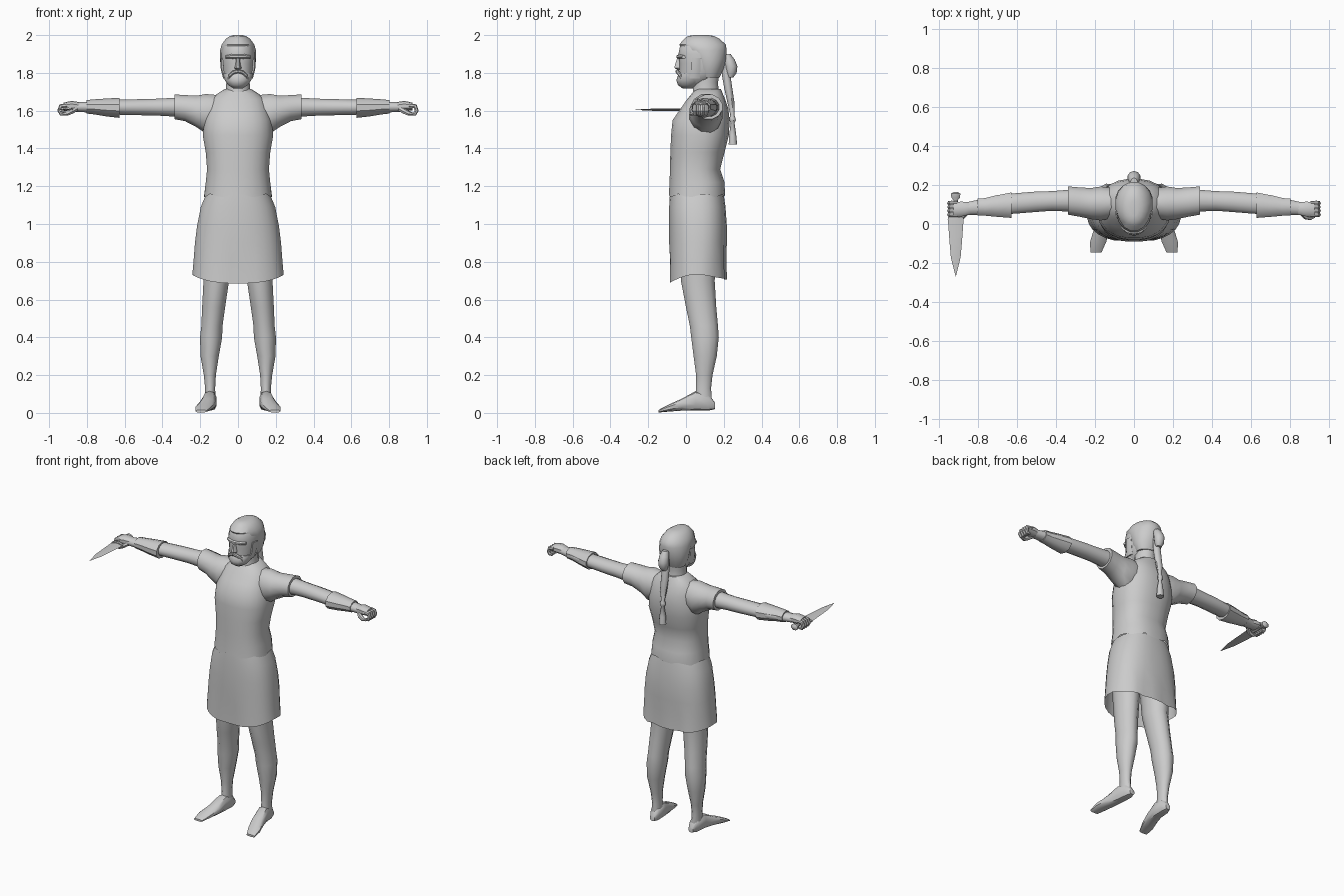
import bpy, bmesh, math
from mathutils import Vector

grey = bpy.data.materials.new("light grey")
grey.diffuse_color = (0.6, 0.6, 0.6, 1)


def finish(name, bm, mirror=False):
    bmesh.ops.recalc_face_normals(bm, faces=bm.faces)
    me = bpy.data.meshes.new(name)
    bm.to_mesh(me)
    bm.free()
    me.materials.append(grey)
    ob = bpy.data.objects.new(name, me)
    bpy.context.collection.objects.link(ob)
    if mirror:
        ob.modifiers.new("mirror", 'MIRROR')
    return ob


def skin(bm, rings, caps):
    n = len(rings[0])
    for a, b in zip(rings, rings[1:]):
        for i in range(n):
            j = (i + 1) % n
            bm.faces.new((a[i], a[j], b[j], b[i]))
    if caps[0]:
        bm.faces.new(rings[0])
    if caps[1]:
        bm.faces.new(rings[-1])


def loft(name, axis, rows, n=14, power=2.0, caps=(True, True), mirror=False, tweak=None):
    """Rows are (position on axis, u min, u max, v min, v max)."""
    bm = bmesh.new()
    rings = []
    for k, (t, u0, u1, v0, v1) in enumerate(rows):
        ring = []
        for i in range(n):
            a = 2 * math.pi * (i + 0.5) / n
            c, s = math.cos(a), math.sin(a)
            u = (u0 + u1) / 2 + (u1 - u0) / 2 * math.copysign(abs(c) ** (2 / power), c)
            v = (v0 + v1) / 2 + (v1 - v0) / 2 * math.copysign(abs(s) ** (2 / power), s)
            co = Vector({'X': (t, u, v), 'Y': (u, t, v), 'Z': (u, v, t)}[axis])
            if tweak:
                tweak(k, a, co)
            ring.append(bm.verts.new(co))
        rings.append(ring)
    skin(bm, rings, caps)
    return finish(name, bm, mirror)


def tube(name, pts, radii, n=7, mirror=False):
    """Round tube through a few points."""
    bm = bmesh.new()
    pts = [Vector(p) for p in pts]
    rings = []
    for k, p in enumerate(pts):
        d = pts[min(k + 1, len(pts) - 1)] - pts[max(k - 1, 0)]
        side = d.cross(Vector((0, 1, 0.01))).normalized()
        up = d.cross(side).normalized()
        rings.append([bm.verts.new(p + radii[k] * (side * math.cos(2 * math.pi * i / n)
                      + up * math.sin(2 * math.pi * i / n))) for i in range(n)])
    skin(bm, rings, (True, True))
    return finish(name, bm, mirror)


# Vest with a slightly ragged bottom edge
def ragged(k, a, co):
    if k == 0:
        co.z += 0.009 * math.sin(a * 7)


loft("vest", 'Z', [
    (1.15, -.18, .18, -.092, .208), (1.22, -.172, .172, -.088, .205),
    (1.29, -.165, .165, -.086, .182), (1.38, -.172, .172, -.084, .205),
    (1.47, -.188, .188, -.08, .228), (1.55, -.18, .18, -.072, .232),
    (1.61, -.162, .162, -.03, .225), (1.66, -.145, .145, .005, .208),
    (1.69, -.11, .11, .03, .195), (1.715, -.07, .07, .05, .185)],
    n=24, power=2.35, caps=(False, True), tweak=ragged)


# Skirt: open below, lower in front and back, thigh folds in front
def folds(k, a, co):
    front = max(0, -math.sin(a))
    if k >= 4:
        amount = (k - 3) / 2
        co.y += 0.018 * amount * front * math.exp(-(co.x / 0.05) ** 2)
        co.y += 0.012 * amount * max(0, math.sin(a)) * math.cos(co.x * 40)
    if k == 5:
        co.z -= 0.05 * abs(math.sin(a)) ** 1.5 if a > math.pi else 0.03 * math.sin(a)


skirt = loft("skirt", 'Z', [
    (1.158, -.17, .17, -.086, .2), (1.09, -.198, .198, -.09, .21),
    (.99, -.218, .218, -.09, .217), (.9, -.229, .229, -.09, .217),
    (.81, -.236, .236, -.09, .214), (.735, -.243, .243, -.093, .218)],
    n=28, power=2.4, caps=(True, False), tweak=folds)

# Legs and bare feet
loft("legs", 'Z', [
    (.95, .025, .195, -.045, .17), (.7, .045, .185, -.03, .155),
    (.56, .066, .192, -.003, .163), (.46, .08, .196, .018, .172),
    (.4, .082, .203, .025, .176), (.3, .1, .2, .038, .165),
    (.2, .116, .182, .052, .142), (.13, .12, .175, .052, .134),
    (.05, .117, .177, .045, .14)], n=12, mirror=True)
loft("feet", 'Y', [
    (.153, .125, .16, .02, .055), (.12, .112, .178, .012, .1),
    (.05, .113, .186, .012, .115), (-.02, .12, .205, .012, .076),
    (-.09, .14, .226, .007, .045), (-.145, .165, .225, .002, .016)],
    n=10, power=2.6, mirror=True)

# Sleeves, arms and forearm guards
loft("sleeves", 'X', [
    (.1, .03, .185, 1.5, 1.685), (.17, .015, .195, 1.475, 1.692),
    (.22, .022, .187, 1.51, 1.682), (.28, .035, .19, 1.542, 1.685),
    (.337, .045, .195, 1.553, 1.688)], n=12, mirror=True)
loft("arms", 'X', [
    (.3, .06, .18, 1.565, 1.672), (.42, .066, .17, 1.572, 1.665),
    (.5, .06, .168, 1.574, 1.663), (.6, .052, .16, 1.576, 1.66),
    (.7, .045, .15, 1.58, 1.658), (.8, .045, .125, 1.59, 1.648),
    (.86, .045, .112, 1.593, 1.645)], n=12, mirror=True)
loft("forearm_guards", 'X', [
    (.628, .028, .165, 1.562, 1.668), (.7, .034, .15, 1.57, 1.664),
    (.76, .04, .135, 1.58, 1.66), (.802, .042, .132, 1.585, 1.656)],
    n=10, mirror=True)

# Hands with curled fingers and thumb
loft("palms", 'X', [
    (.84, .048, .11, 1.595, 1.645), (.88, .038, .116, 1.597, 1.652),
    (.925, .036, .114, 1.602, 1.642)], n=10, power=2.5, mirror=True)
for i in range(4):
    y = .047 + i * .02
    tube(f"finger_{i + 1}", [(.905, y, 1.627), (.938, y, 1.623), (.945, y, 1.6),
                             (.935, y, 1.583), (.918, y, 1.582)],
         [.012, .0125, .012, .011, .008], mirror=True)
tube("thumbs", [(.858, .06, 1.61), (.88, .038, 1.597), (.905, .032, 1.585),
                (.925, .04, 1.581)], [.015, .015, .013, .008], mirror=True)

# Dagger gripped across the hand
loft("dagger_handle", 'Y', [
    (.165, -.922, -.905, 1.597, 1.613), (.155, -.94, -.887, 1.583, 1.627),
    (.135, -.937, -.89, 1.586, 1.624), (.122, -.926, -.901, 1.594, 1.616),
    (.03, -.926, -.901, 1.594, 1.616)], n=8)
loft("dagger_guard", 'Y', [
    (.036, -.955, -.872, 1.593, 1.617), (.02, -.958, -.869, 1.593, 1.617)], n=8)
bm = bmesh.new()
bmesh.ops.create_circle(bm, radius=1, segments=4)
bm.clear()
rings = []
for y, w, t in ((.022, .04, .007), (-.09, .032, .007), (-.17, .025, .006), (-.268, .001, .001)):
    rings.append([bm.verts.new((-.913 + dx * w, y, 1.605 + dz * t))
                  for dx, dz in ((1, 0), (0, 1), (-1, 0), (0, -1))])
skin(bm, rings, (True, True))
finish("dagger_blade", bm)

# Neck and head
loft("neck", 'Z', [
    (1.655, -.075, .075, .02, .19), (1.7, -.068, .068, .035, .175),
    (1.75, -.064, .064, .035, .172), (1.8, -.066, .066, .03, .18)], n=12)
loft("head", 'Z', [
    (1.735, -.04, .04, -.02, .1), (1.765, -.07, .07, -.036, .15),
    (1.8, -.083, .083, -.036, .18), (1.85, -.087, .087, -.036, .198),
    (1.9, -.092, .092, -.042, .205), (1.94, -.085, .085, -.034, .2),
    (1.97, -.07, .07, -.015, .18)], n=16, power=2.2)

# Swept-back hair over crown and back of the head
loft("hair", 'Z', [
    (1.775, -.072, .072, .07, .178), (1.82, -.092, .092, .045, .2),
    (1.87, -.097, .097, .025, .213), (1.92, -.097, .097, -.02, .218),
    (1.95, -.088, .088, -.038, .213), (1.98, -.066, .066, -.012, .18),
    (1.995, -.043, .043, .01, .15), (2.0, -.02, .02, .04, .12)], n=16)

# Brow, nose, moustache and beard
loft("brow", 'X', [
    (-.066, -.022, 0, 1.875, 1.893), (-.035, -.048, 0, 1.874, 1.9),
    (0, -.053, 0, 1.872, 1.9), (.035, -.048, 0, 1.874, 1.9),
    (.066, -.022, 0, 1.875, 1.893)], n=8)
loft("nose", 'Z', [
    (1.815, -.012, .012, -.045, 0), (1.826, -.02, .02, -.064, 0),
    (1.845, -.014, .014, -.06, 0), (1.885, -.009, .009, -.046, 0)], n=8)
tube("moustache", [(0, -.046, 1.808), (.025, -.043, 1.802), (.045, -.03, 1.785),
                   (.05, -.02, 1.765)], [.01, .01, .009, .006], mirror=True)
loft("beard", 'Z', [
    (1.718, -.025, .025, -.018, .035), (1.735, -.053, .053, -.042, .07),
    (1.76, -.071, .071, -.051, .095), (1.785, -.079, .079, -.043, .1),
    (1.8, -.083, .083, -.034, .1)], n=14)
loft("sideburns", 'Z', [
    (1.77, .06, .079, .015, .075), (1.82, .07, .092, .025, .08),
    (1.88, .075, .095, .03, .08)], n=8, mirror=True)

# Hair knot and hanging ponytail ending in a tassel
loft("hair_knot", 'Z', [
    (1.775, -.018, .018, .215, .25), (1.8, -.03, .03, .21, .268),
    (1.835, -.034, .034, .205, .272), (1.87, -.03, .03, .2, .258),
    (1.9, -.018, .018, .19, .236)], n=10)
loft("ponytail", 'Z', [
    (1.42, -.024, .024, .226, .271), (1.47, -.021, .021, .228, .266),
    (1.535, -.01, .01, .237, .257), (1.548, -.019, .019, .23, .264),
    (1.562, -.017, .017, .23, .262), (1.575, -.011, .011, .235, .256),
    (1.64, -.023, .023, .22, .257), (1.72, -.025, .025, .202, .245),
    (1.79, -.024, .024, .19, .235), (1.85, -.018, .018, .19, .22)], n=10)

# Smooth shading with sharp edges kept
bpy.ops.object.select_all(action='SELECT')
bpy.context.view_layer.objects.active = skirt
bpy.ops.object.shade_smooth_by_angle(angle=math.radians(40))
